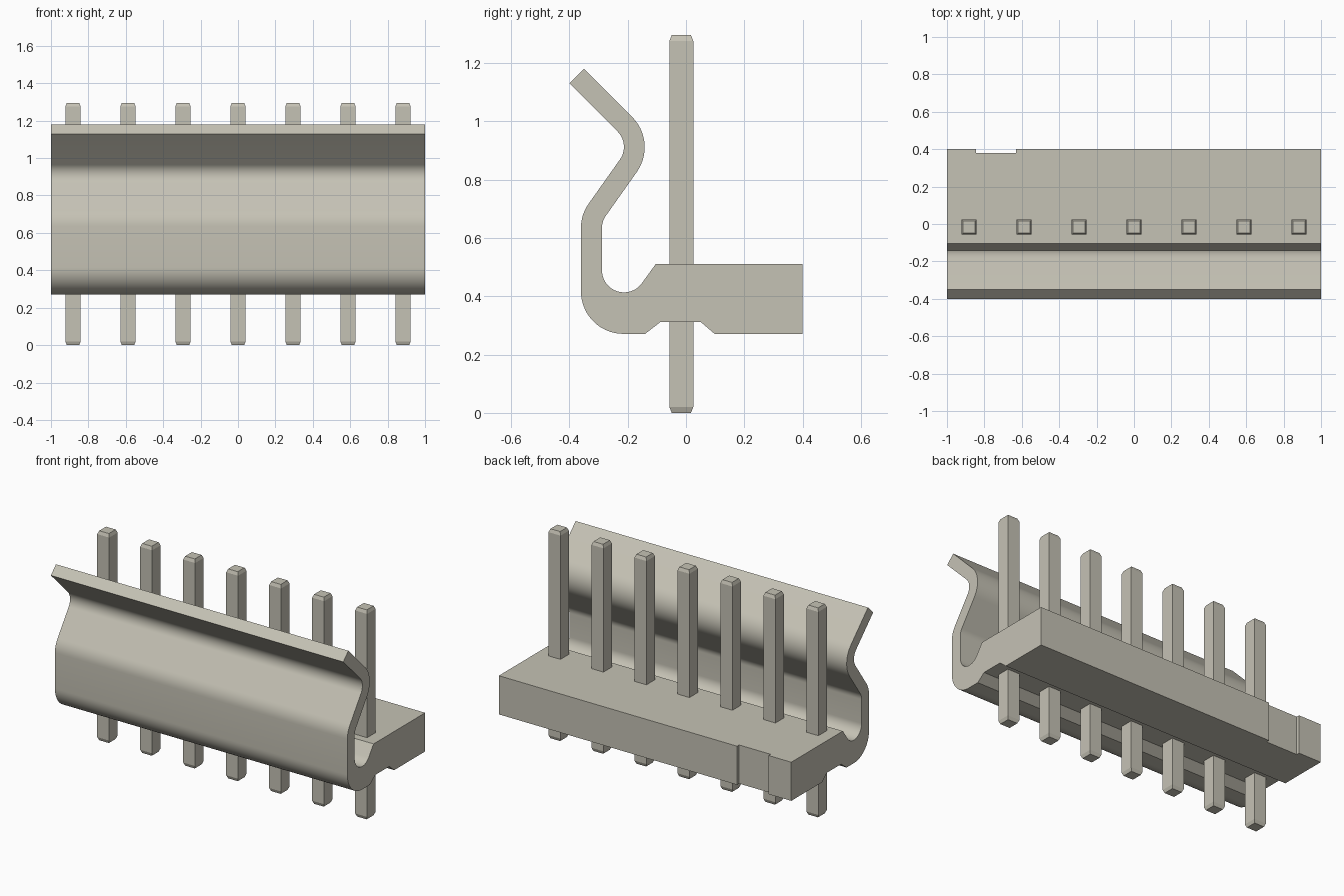
import bpy, bmesh, math
from mathutils import Vector

cube = bpy.data.objects.get("Cube")
if cube:
    bpy.data.objects.remove(cube, do_unlink=True)

# Single warm grey material
mat = bpy.data.materials.new("warm_grey")
mat.use_nodes = True
colour = (0.56, 0.54, 0.46, 1.0)
mat.diffuse_color = colour
mat.node_tree.nodes["Principled BSDF"].inputs["Base Color"].default_value = colour


def add_object(name, bm):
    bmesh.ops.recalc_face_normals(bm, faces=bm.faces)
    mesh = bpy.data.meshes.new(name)
    bm.to_mesh(mesh)
    bm.free()
    mesh.materials.append(mat)
    obj = bpy.data.objects.new(name, mesh)
    bpy.context.collection.objects.link(obj)
    return obj


def activate(obj):
    bpy.ops.object.select_all(action='DESELECT')
    obj.select_set(True)
    bpy.context.view_layer.objects.active = obj


def rounded(corners):
    """Replace each (y, z, radius) corner with a tangent arc."""
    out = []
    n = len(corners)
    for i, (y, z, r) in enumerate(corners):
        p = Vector((y, z))
        if r == 0:
            out.append(p)
            continue
        a = (Vector(corners[i - 1][:2]) - p).normalized()
        b = (Vector(corners[(i + 1) % n][:2]) - p).normalized()
        half = a.angle(b) / 2
        centre = p + (a + b).normalized() * (r / math.sin(half))
        start = p + a * (r / math.tan(half)) - centre
        end = p + b * (r / math.tan(half)) - centre
        sweep = math.atan2(start.cross(end), start.dot(end))
        steps = max(6, round(abs(sweep) / math.radians(6)))
        for k in range(steps + 1):
            t = sweep * k / steps
            c, s = math.cos(t), math.sin(t)
            out.append(centre + Vector((start.x * c - start.y * s,
                                        start.x * s + start.y * c)))
    return out


# Housing: base block with the curved latch wall, extruded along x
corners = [
    (0.40, 0.271, 0), (0.098, 0.271, 0), (0.05, 0.312, 0),
    (-0.087, 0.312, 0), (-0.14, 0.271, 0),
    (-0.36, 0.271, 0.145), (-0.36, 0.68, 0.14), (-0.19, 0.92, 0.075),
    (-0.40, 1.13, 0), (-0.35, 1.18, 0),
    (-0.097, 0.927, 0.147), (-0.288, 0.657, 0.07), (-0.288, 0.255, 0.0755),
    (-0.104, 0.51, 0), (0.40, 0.51, 0),
]
bm = bmesh.new()
face = bm.faces.new([bm.verts.new((-1, p.x, p.y)) for p in rounded(corners)])
new = bmesh.ops.extrude_face_region(bm, geom=[face])["geom"]
bmesh.ops.translate(bm, vec=(2, 0, 0),
                    verts=[v for v in new if isinstance(v, bmesh.types.BMVert)])
housing = add_object("housing", bm)

# Shallow notch in the rear face
bm = bmesh.new()
bmesh.ops.create_cube(bm, size=1)
bmesh.ops.scale(bm, vec=(0.215, 0.1, 1), verts=bm.verts)
bmesh.ops.translate(bm, vec=(-0.7375, 0.43, 0.4), verts=bm.verts)
cutter = add_object("notch_cutter", bm)
cutter.hide_render = True
mod = housing.modifiers.new("notch", 'BOOLEAN')
mod.operation = 'DIFFERENCE'
mod.solver = 'EXACT'
mod.object = cutter
activate(housing)
bpy.ops.object.modifier_apply(modifier=mod.name)
bpy.data.objects.remove(cutter, do_unlink=True)
bpy.ops.object.shade_smooth_by_angle(angle=math.radians(30))

# Seven square pins with tapered tips
PIN_HALF, TIP_HALF, TIP, TOP = 0.041, 0.033, 0.02, 1.295
for i in range(7):
    x, y = -0.882 + 0.294 * i, -0.016
    bm = bmesh.new()
    rings = []
    for z, h in ((0, TIP_HALF), (TIP, PIN_HALF), (TOP - TIP, PIN_HALF), (TOP, TIP_HALF)):
        rings.append([bm.verts.new((x + sx * h, y + sy * h, z))
                      for sx, sy in ((-1, -1), (1, -1), (1, 1), (-1, 1))])
    for lo, hi in zip(rings, rings[1:]):
        for k in range(4):
            j = (k + 1) % 4
            bm.faces.new((lo[k], lo[j], hi[j], hi[k]))
    bm.faces.new(rings[0])
    bm.faces.new(rings[-1])
    add_object(f"pin_{i + 1}", bm)
